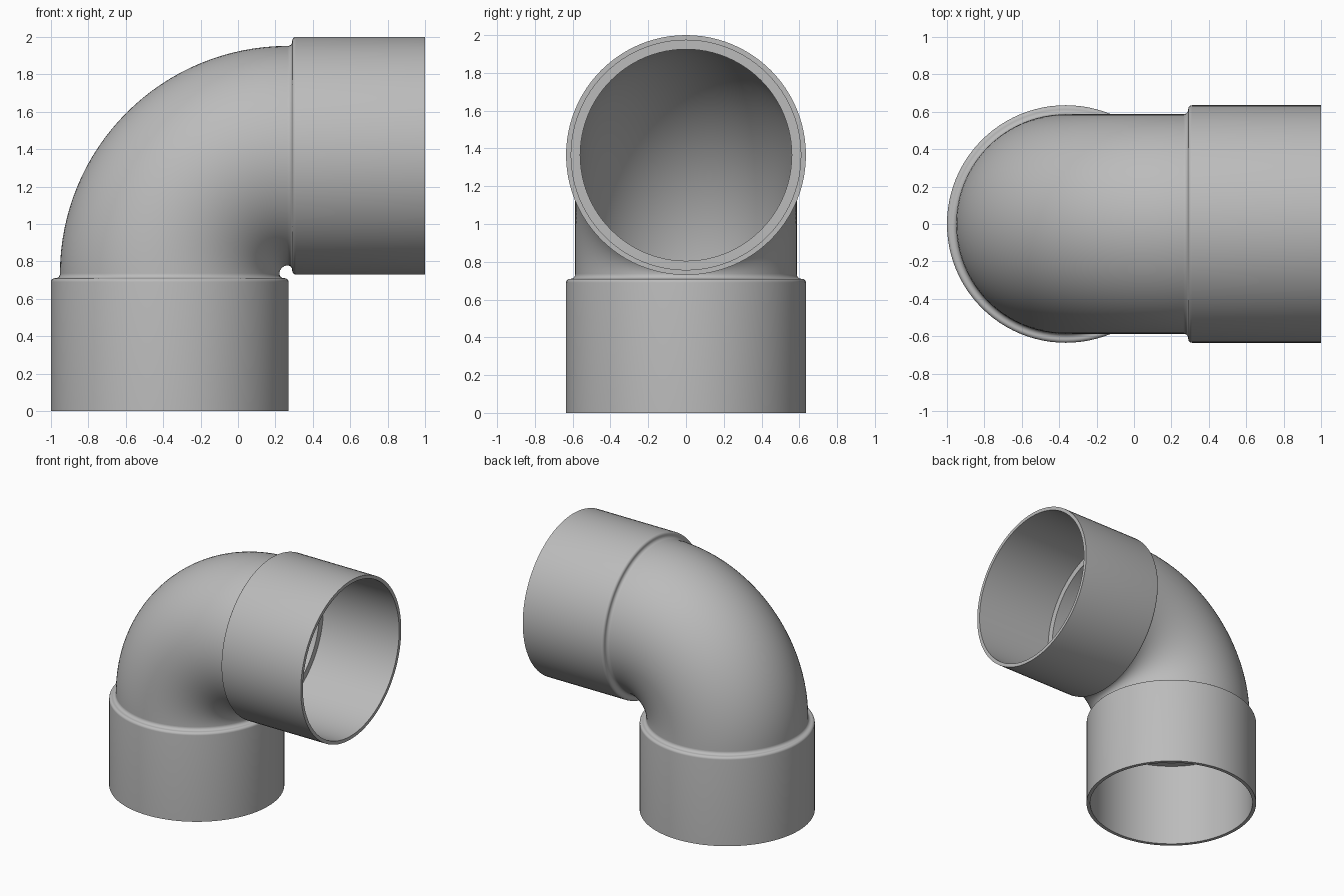
import bpy, bmesh
from math import sin, cos, pi, radians
from mathutils import Vector

cube = bpy.data.objects.get("Cube")
if cube:
    bpy.data.objects.remove(cube, do_unlink=True)

SIDES = 96
STRAIGHT = 0.735          # straight run at each end
BEND_R = 0.63             # centreline radius of the bend
CENTRE = Vector((0.265, 0, 0.735))
SOCKET_R, MOUTH_R, PIPE_R, BORE_R = 0.635, 0.608, 0.587, 0.56
LEDGE = 0.67              # depth of the stop inside each socket
BEND_STEPS = 32


def arc(r0, s0, rad, a0, a1, steps=6):
    """Fillet points as (radius, distance from mouth)."""
    angles = [radians(a0 + (a1 - a0) * i / steps) for i in range(steps + 1)]
    return [(r0 + rad * cos(a), s0 + rad * sin(a)) for a in angles]


def ring(bm, radius, s=None, theta=0.0, far=False):
    """One circle of vertices, on a straight run or at an angle of the bend."""
    if far:
        theta = pi / 2
    out = Vector((-cos(theta), 0, sin(theta)))
    along = Vector((sin(theta), 0, cos(theta)))
    mid = CENTRE + out * BEND_R
    if s is not None:
        mid += along * ((STRAIGHT - s) if far else (s - STRAIGHT))
    side = Vector((0, 1, 0))
    return [bm.verts.new(mid + (out * cos(a) + side * sin(a)) * radius)
            for a in (2 * pi * i / SIDES for i in range(SIDES))]


def skin(bm, profile, pipe_radius):
    """Rings through first socket, bend and second socket."""
    rings = [ring(bm, r, s) for r, s in profile]
    rings += [ring(bm, pipe_radius, theta=pi / 2 * i / BEND_STEPS)
              for i in range(BEND_STEPS + 1)]
    rings += [ring(bm, r, s, far=True) for r, s in reversed(profile)]
    return rings


# Outer wall: socket, rounded shoulder, small fillet into the pipe
outer = [(SOCKET_R, 0)]
outer += arc(SOCKET_R - 0.02, 0.69, 0.02, 0, 90)
outer += arc(PIPE_R + 0.024, 0.734, 0.024, 270, 180)
# Inner wall: socket bore, stop ledge, pipe bore
inner = [(MOUTH_R, 0), (MOUTH_R, LEDGE), (BORE_R, LEDGE)]

bm = bmesh.new()
loop = skin(bm, outer, PIPE_R) + skin(bm, inner, BORE_R)[::-1]
for k, a in enumerate(loop):
    b = loop[(k + 1) % len(loop)]
    for i in range(SIDES):
        j = (i + 1) % SIDES
        bm.faces.new((a[i], a[j], b[j], b[i]))
bmesh.ops.recalc_face_normals(bm, faces=bm.faces)
mesh = bpy.data.meshes.new("pipe_elbow")
bm.to_mesh(mesh)
bm.free()

elbow = bpy.data.objects.new("pipe_elbow", mesh)
bpy.context.collection.objects.link(elbow)

# Plain grey plastic
grey = bpy.data.materials.new("grey_plastic")
grey.use_nodes = True
colour = (0.5, 0.5, 0.5, 1)
grey.diffuse_color = colour
grey.node_tree.nodes["Principled BSDF"].inputs["Base Color"].default_value = colour
mesh.materials.append(grey)

bpy.ops.object.select_all(action="DESELECT")
elbow.select_set(True)
bpy.context.view_layer.objects.active = elbow
bpy.ops.object.shade_smooth_by_angle(angle=radians(30))
